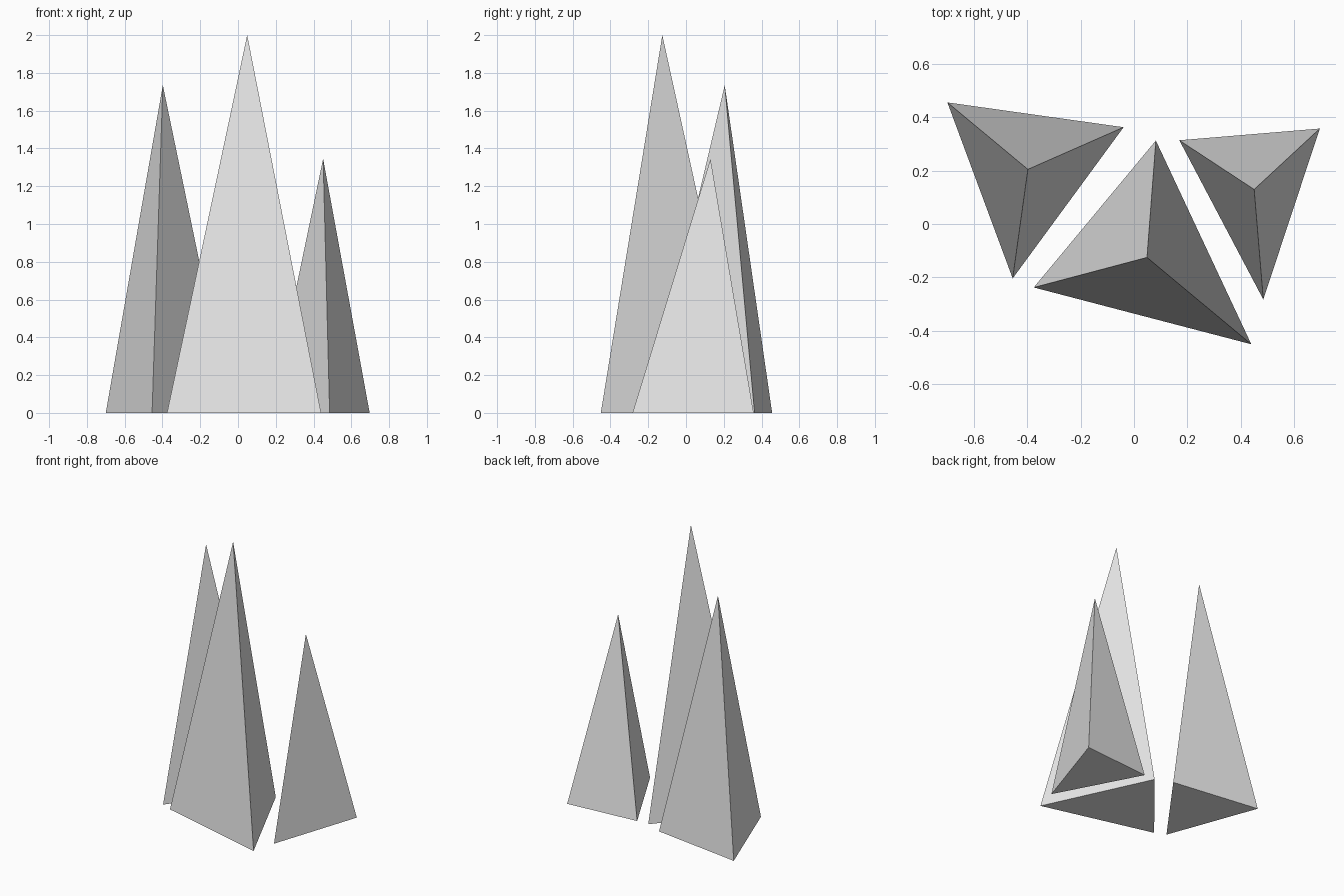
import bpy
import bmesh
from mathutils import Vector

cube = bpy.data.objects.get("Cube")
if cube:
    bpy.data.objects.remove(cube, do_unlink=True)

# Single grey stone colour
GREY = (0.8, 0.8, 0.8, 1.0)
stone = bpy.data.materials.new("grey_stone")
stone.use_nodes = True
stone.diffuse_color = GREY
stone.node_tree.nodes["Principled BSDF"].inputs["Base Color"].default_value = GREY


def spike(name, corners, height):
    """Closed three-sided spike whose tip stands over the middle of its base."""
    base = [Vector((x, y, 0)) for x, y in corners]
    centre = sum(base, Vector()) / len(base)
    bm = bmesh.new()
    ring = [bm.verts.new(p - centre) for p in base]
    tip = bm.verts.new((0, 0, height))
    bm.faces.new(ring)
    for i, v in enumerate(ring):
        bm.faces.new((v, ring[i - 1], tip))
    bmesh.ops.recalc_face_normals(bm, faces=bm.faces)
    mesh = bpy.data.meshes.new(name)
    bm.to_mesh(mesh)
    bm.free()
    mesh.materials.append(stone)
    obj = bpy.data.objects.new(name, mesh)
    obj.location = centre
    bpy.context.collection.objects.link(obj)
    return obj


# Tall spike in front, two shorter ones behind it
spike("tall_spike", [(-0.376, -0.238), (0.44, -0.451), (0.082, 0.313)], 2.0)
spike("right_spike", [(-0.70, 0.456), (-0.455, -0.204), (-0.039, 0.363)], 1.735)
spike("left_spike", [(0.17, 0.314), (0.485, -0.283), (0.697, 0.358)], 1.345)
